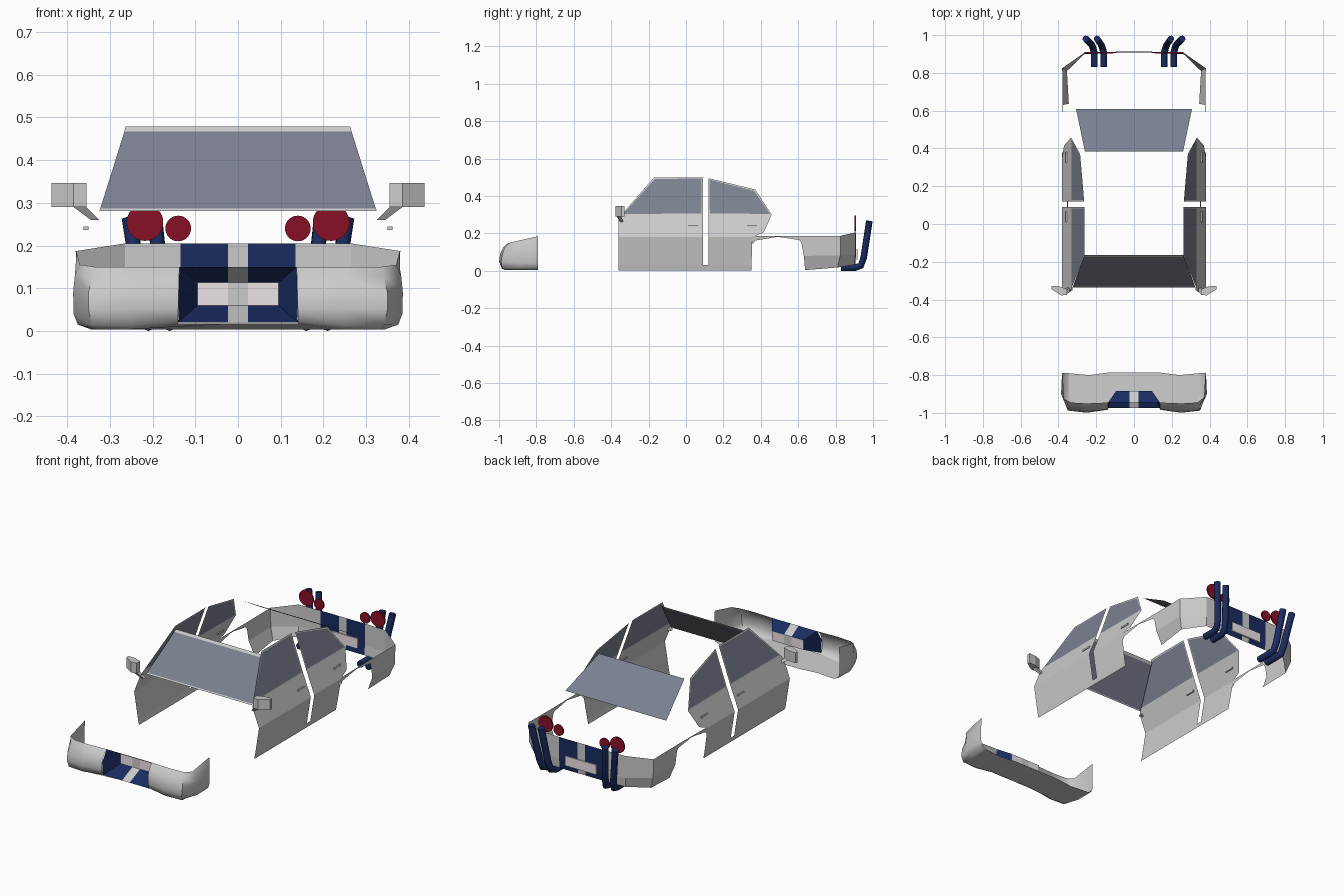
import bpy, bmesh, math
from mathutils import Vector

if "Cube" in bpy.data.objects:
    bpy.data.objects.remove(bpy.data.objects["Cube"])


def mat(name, rgb):
    m = bpy.data.materials.new(name)
    m.diffuse_color = (*rgb, 1)
    m.use_nodes = True
    m.node_tree.nodes["Principled BSDF"].inputs["Base Color"].default_value = m.diffuse_color
    return m


BLUE = mat("navy", (0.01, 0.025, 0.12))
RED = mat("red", (0.25, 0.005, 0.02))
WHITE = mat("plate_white", (0.85, 0.78, 0.8))
GLASS = mat("glass", (0.2, 0.22, 0.28))


def finish(ob, material=None, smooth=0):
    if material:
        ob.data.materials.append(material)
    if smooth:
        bpy.ops.object.select_all(action='DESELECT')
        ob.select_set(True)
        bpy.context.view_layer.objects.active = ob
        bpy.ops.object.shade_smooth_by_angle(angle=math.radians(smooth))
    return ob


def sheet(name, polys, material=None, mirror=False, smooth=0, inset=0):
    """Mesh from polygons; optional x mirror and an inset glass pane."""
    bm = bmesh.new()
    polys = [list(p) for p in polys]
    if mirror:
        polys += [[(-x, y, z) for x, y, z in reversed(p)] for p in polys]
    for p in polys:
        bm.faces.new([bm.verts.new(v) for v in p])
    bmesh.ops.remove_doubles(bm, verts=bm.verts, dist=0.0008)
    if inset:
        panes = list(bm.faces)
        bmesh.ops.inset_individual(bm, faces=panes, thickness=inset)
        for f in panes:
            f.material_index = 1
    me = bpy.data.meshes.new(name)
    bm.to_mesh(me)
    bm.free()
    ob = bpy.data.objects.new(name, me)
    bpy.context.collection.objects.link(ob)
    if inset:
        me.materials.append(None)
        me.materials.append(GLASS)
    return finish(ob, material, smooth)


def loft(rows):
    return [[a[i], a[i + 1], b[i + 1], b[i]] for a, b in zip(rows, rows[1:])
            for i in range(len(a) - 1)]


def box(name, lo, hi, material=None):
    c = [(a + b) / 2 for a, b in zip(lo, hi)]
    bpy.ops.mesh.primitive_cube_add(size=1, location=c)
    ob = bpy.context.object
    ob.name = name
    ob.scale = [b - a for a, b in zip(lo, hi)]
    return finish(ob, material)


# Body cross-section: half width as a function of height
SECTION = [(0.0, 0.35), (0.03, 0.356), (0.18, 0.38), (0.3, 0.333), (0.5, 0.262)]


def side_x(z):
    for (z0, x0), (z1, x1) in zip(SECTION, SECTION[1:]):
        if z <= z1:
            return x0 + (x1 - x0) * (z - z0) / (z1 - z0)
    return SECTION[-1][1]


def side(pts):
    return [(side_x(z), y, z) for y, z in pts]


# Doors: lower panel, shoulder, then framed window
sheet("front_doors", [side(p) for p in (
    [(-.36, .03), (.09, .03), (.09, .18), (-.36, .18)],
    [(-.36, .18), (.09, .18), (.09, .3), (-.345, .3), (-.36, .28)])], mirror=True)
sheet("rear_doors", [side(p) for p in (
    [(.12, .03), (.35, .03), (.355, .18), (.12, .18)],
    [(.12, .18), (.355, .18), (.415, .205), (.458, .3), (.12, .3)])], mirror=True)
sheet("front_door_windows", [side([(-.345, .3), (.09, .3), (.09, .5), (-.17, .5)])],
      mirror=True, inset=.01)
sheet("rear_door_windows", [side([(.12, .3), (.458, .3), (.37, .435), (.12, .495)])],
      mirror=True, inset=.01)
sheet("side_sills", [side([(-.36, .003), (.35, .003), (.35, .03), (-.36, .03)])], mirror=True)

# Windscreen with edge strips, and rear window
sheet("windscreen", [[(-.323, -.33, .285), (.323, -.33, .285), (.266, -.175, .467), (-.266, -.175, .467)]],
      GLASS)
sheet("windscreen_trim", [
    [(-.266, -.175, .467), (.266, -.175, .467), (.263, -.165, .479), (-.263, -.165, .479)],
    [(-.325, -.335, .281), (.325, -.335, .281), (.323, -.33, .287), (-.323, -.33, .287)]])
sheet("rear_window", [[(-.26, .385, .43), (.26, .385, .43), (.307, .61, .298), (-.307, .61, .298)]], GLASS)

# Door handles and wing mirrors
for s in (-1, 1):
    for y0 in (.01, .325):
        box("door_handle", (s * .356 - .006, y0, .236), (s * .356 + .006, y0 + .055, .245))
plan = [(.437, -.328), (.395, -.33), (.355, -.345), (.355, -.375), (.385, -.378), (.437, -.345)]
lo, hi = [(x, y, .29) for x, y in plan], [(x, y, .347) for x, y in plan]
sheet("mirror_housings", [lo, hi] + loft([lo + lo[:1], hi + hi[:1]]), mirror=True)
arm_a = [(.355, -.37, .29), (.355, -.345, .29), (.385, -.345, .29), (.385, -.37, .29)]
arm_b = [(.325, -.35, .26), (.325, -.335, .26), (.345, -.335, .26), (.345, -.35, .26)]
sheet("mirror_arms", [arm_b] + loft([arm_a + arm_a[:1], arm_b + arm_b[:1]]), mirror=True)

# Front bumper: rounded shell with tall corners and a flat floor
rows = [
    [(.137, -.945, .15), (.25, -.95, .15), (.335, -.945, .15), (.37, -.925, .155), (.378, -.79, .185)],
    [(.138, -.97, .125), (.25, -.977, .125), (.342, -.968, .125), (.382, -.91, .13), (.38, -.79, .14)],
    [(.139, -.982, .09), (.25, -.994, .09), (.35, -.982, .09), (.386, -.9, .09), (.381, -.79, .09)],
    [(.14, -.984, .05), (.25, -.999, .05), (.35, -.988, .05), (.385, -.89, .04), (.38, -.79, .04)],
    [(.14, -.975, .022), (.25, -.985, .012), (.342, -.982, .014), (.375, -.89, .015), (.372, -.79, .015)],
    [(.14, -.967, .018), (.25, -.965, .004), (.335, -.965, .004), (.345, -.89, .004), (.345, -.79, .004)],
]
floor = [[(0, -.967, .018)] + rows[-1][:4] + [rows[-1][4], (.24, -.8, .004), (.14, -.787, .004), (0, -.787, .004)]]
sheet("front_bumper", loft(rows), mirror=True, smooth=50)
sheet("front_bumper_floor", floor, mirror=True)

# Recess in the front bumper: navy slopes, grey centre stripe, plate at the back
S, P, YB = .023, .095, -.885
top, bot = (-.945, .15), (-.975, .02)
sheet("front_recess", [
    [(S, *top), (.137, *top), (P, YB, .113), (S, YB, .113)],
    [(S, *bot), (.14, *bot), (P, YB, .06), (S, YB, .06)],
    [(.137, *top), (.139, -.982, .09), (.14, *bot), (P, YB, .06), (P, YB, .113)]],
    BLUE, mirror=True)
sheet("front_stripe", [
    [(-S, *top), (S, *top), (S, YB, .113), (-S, YB, .113)],
    [(-S, YB, .113), (S, YB, .113), (S, YB, .06), (-S, YB, .06)],
    [(-S, YB, .06), (S, YB, .06), (S, *bot), (-S, *bot)]])
sheet("front_plate", [[(S, YB, .06), (P, YB, .06), (P, YB, .113), (S, YB, .113)]], WHITE, mirror=True)

# Rear bumper and quarter panels: thin wall wrapped around the back
rear = [
    [(.378, .61, .187), (.38, .825, .187), (.265, .905, .205), (.135, .91, .205)],
    [(.376, .63, .08), (.378, .825, .083), (.265, .905, .085), (.135, .91, .085)],
    [(.345, .637, .004), (.355, .81, .018), (.262, .9, .033), (.135, .905, .033)],
]
sheet("rear_bumper", loft(rear), mirror=True)
sheet("wheel_arch_strips", [
    [(.38, .355, .186), (.379, .49, .187), (.379, .49, .182), (.377, .37, .162), (.376, .355, .14)],
    [(.379, .49, .187), (.378, .61, .187), (.377, .617, .15), (.377, .605, .165), (.379, .49, .182)]],
    mirror=True)
edge = [(.91, .205), (.91, .085), (.905, .033)]
sheet("rear_navy_panels", loft([[(S, *e), (.135, *e)] for e in edge]), BLUE, mirror=True)
sheet("rear_stripe", loft([[(-S, *e), (S, *e)] for e in edge]))
box("rear_plate", (-P, .904, .06), (P, .916, .113), WHITE)

# Round tail lights standing on the rear bumper
for s in (-1, 1):
    for x, z, r in ((.218, .254, .043), (.14, .24, .03)):
        bpy.ops.mesh.primitive_cylinder_add(vertices=32, radius=r, depth=.008,
                                            location=(s * x, .906, z), rotation=(math.pi / 2, 0, 0))
        ob = bpy.context.object
        ob.name = "tail_light"
        finish(ob, RED, 40)

# Upswept exhaust pipes, two each side
for s in (-1, 1):
    for x0, x1 in ((.16, .195), (.21, .255)):
        cu = bpy.data.curves.new("exhaust_pipe", 'CURVE')
        cu.dimensions = '3D'
        cu.bevel_depth = .018
        cu.bevel_resolution = 2
        cu.use_fill_caps = True
        path = [(x0, .83, .018), (x0, .905, .018), (x0 + .008, .935, .028),
                (x0 + .014, .95, .07), (x1, .98, .265)]
        sp = cu.splines.new('POLY')
        sp.points.add(len(path) - 1)
        for p, (x, y, z) in zip(sp.points, path):
            p.co = (s * x, y, z, 1)
        ob = bpy.data.objects.new("exhaust_pipe", cu)
        bpy.context.collection.objects.link(ob)
        bpy.ops.object.select_all(action='DESELECT')
        ob.select_set(True)
        bpy.context.view_layer.objects.active = ob
        bpy.ops.object.convert(target='MESH')
        finish(bpy.context.object, BLUE, 50)
